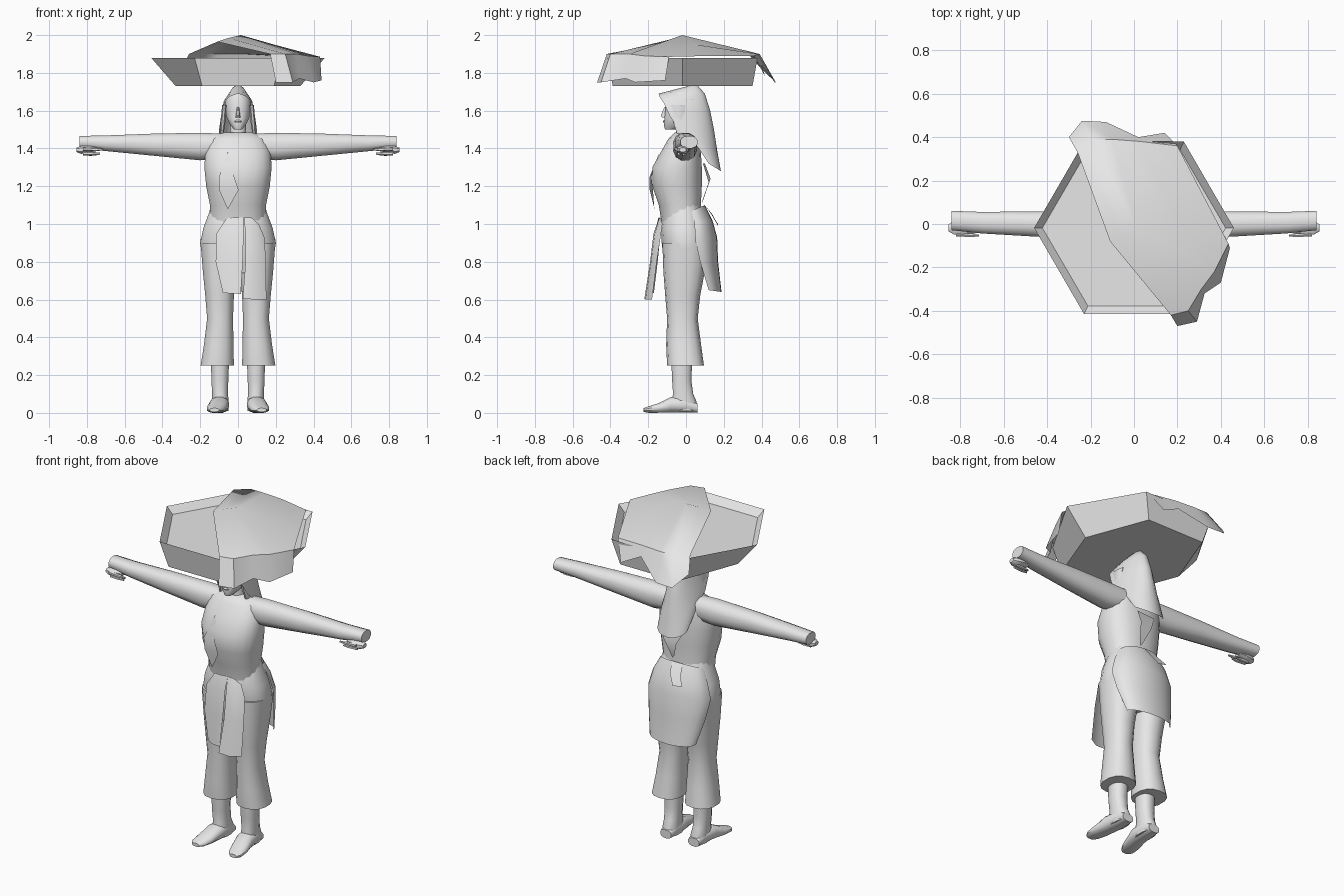
import bpy, bmesh, math
from mathutils import Vector

grey = bpy.data.materials.new("plain_grey")
grey.diffuse_color = (0.8, 0.8, 0.8, 1)


def finish(name, bm, angle=45):
    bmesh.ops.remove_doubles(bm, verts=bm.verts, dist=0.0005)
    bmesh.ops.recalc_face_normals(bm, faces=bm.faces)
    me = bpy.data.meshes.new(name)
    bm.to_mesh(me)
    bm.free()
    me.materials.append(grey)
    ob = bpy.data.objects.new(name, me)
    bpy.context.collection.objects.link(ob)
    bpy.ops.object.select_all(action='DESELECT')
    ob.select_set(True)
    bpy.context.view_layer.objects.active = ob
    bpy.ops.object.shade_smooth_by_angle(angle=math.radians(angle))
    return ob


def sheet(name, rows, up=True):
    """Open cloth surface through rows of points."""
    bm = bmesh.new()
    vs = [[bm.verts.new(p) for p in r] for r in rows]
    for a, b in zip(vs, vs[1:]):
        for i in range(len(a) - 1):
            bm.faces.new((a[i], a[i + 1], b[i + 1], b[i]))
    return finish(name, bm)


def drape(name, rows, n=12):
    """Cloth bent around the body; row = half width, edge y, edge z, middle y, middle z."""
    pts = []
    for w, yf, zf, yb, zb in rows:
        r = []
        for i in range(n + 1):
            t = math.pi * i / n
            s = math.sin(t)
            r.append((-w * math.cos(t), yf + (yb - yf) * s, zf + (zb - zf) * s))
        pts.append(r)
    return sheet(name, pts)


def loft(name, axis, rings, n=12, power=0.85, sides=(1,)):
    """Closed skin over oval sections; ring = position, then extents on the other two axes."""
    for s in sides:
        bm = bmesh.new()
        vs = []
        for t, a0, a1, b0, b1 in rings:
            row = []
            for i in range(n):
                ang = 2 * math.pi * (i + 0.5) / n
                c, d = math.cos(ang), math.sin(ang)
                a = (a0 + a1) / 2 + (a1 - a0) / 2 * math.copysign(abs(c) ** power, c)
                b = (b0 + b1) / 2 + (b1 - b0) / 2 * math.copysign(abs(d) ** power, d)
                p = {'x': (t, a, b), 'y': (a, t, b), 'z': (a, b, t)}[axis]
                row.append(bm.verts.new((p[0] * s, p[1], p[2])))
            vs.append(row)
        for a, b in zip(vs, vs[1:]):
            for i in range(n):
                j = (i + 1) % n
                bm.faces.new((a[i], a[j], b[j], b[i]))
        bm.faces.new(vs[0])
        bm.faces.new(vs[-1])
        tag = "" if len(sides) == 1 else ("_left" if s > 0 else "_right")
        finish(name + tag, bm)


both = (1, -1)

# Torso and hips
loft("torso", 'z', [(1.0, -.15, .15, -.13, .09), (1.1, -.15, .15, -.145, .08),
                    (1.2, -.17, .17, -.18, .085), (1.3, -.18, .18, -.18, .085),
                    (1.38, -.175, .175, -.135, .08), (1.45, -.15, .15, -.095, .07),
                    (1.485, -.09, .09, -.06, .05)], n=20)
loft("hips", 'z', [(.74, -.16, .16, -.1, .09), (.82, -.19, .19, -.12, .11), (.9, -.203, .203, -.13, .125),
                   (.98, -.185, .185, -.135, .115), (1.06, -.155, .155, -.12, .095),
                   (1.11, -.14, .14, -.09, .07)], n=20)

# Trouser legs, boots and feet
loft("trouser_leg", 'z', [(.25, .02, .2, -.1, .095), (.36, .022, .182, -.105, .08), (.5, .025, .165, -.1, .062),
                          (.62, .02, .175, -.11, .075), (.75, .01, .188, -.12, .1),
                          (.9, .005, .2, -.125, .12)], n=14, sides=both)
loft("boot", 'z', [(.01, .05, .135, -.08, .06), (.06, .048, .138, -.08, .058), (.1, .052, .138, -.07, .04),
                   (.17, .05, .142, -.075, .03), (.3, .045, .145, -.08, .035)], sides=both)
loft("foot", 'y', [(.06, .055, .13, 0, .05), (0, .047, .14, 0, .085), (-.08, .047, .152, 0, .085),
                   (-.15, .062, .165, 0, .05), (-.2, .08, .165, 0, .035),
                   (-.225, .1, .15, .005, .025)], sides=both)

# Sleeves and hands
loft("sleeve", 'x', [(.08, -.07, .06, 1.35, 1.48), (.2, -.07, .06, 1.335, 1.485), (.45, -.06, .06, 1.36, 1.48),
                     (.7, -.045, .057, 1.385, 1.47), (.84, -.03, .062, 1.4, 1.467)], sides=both)
loft("palm", 'x', [(.75, -.04, .01, 1.385, 1.41), (.79, -.05, .02, 1.375, 1.415),
                   (.83, -.05, .015, 1.37, 1.415), (.855, -.035, 0, 1.38, 1.405)], n=8, sides=both)
for k, (y, z, tip) in enumerate([(-.058, 1.395, .715), (-.045, 1.372, .73), (-.02, 1.37, .74)]):
    loft("finger_%d" % (k + 1), 'x', [(tip, y, y + .01, z - .005, z + .005),
                                      (tip + .035, y - .003, y + .015, z - .009, z + .009),
                                      (.82, y, y + .015, z - .008, z + .012)], n=6, sides=both)

# Neck, head and face
loft("neck", 'z', [(1.44, -.06, .06, -.06, .05), (1.49, -.042, .042, -.055, .04), (1.56, -.045, .045, -.06, .04)])
loft("head", 'z', [(1.5, -.02, .02, -.112, -.05), (1.525, -.042, .042, -.118, 0), (1.56, -.06, .06, -.115, .04),
                   (1.61, -.07, .07, -.11, .07), (1.66, -.068, .068, -.112, .075),
                   (1.7, -.045, .045, -.09, .05)], n=16)
loft("nose", 'z', [(1.565, -.014, .014, -.128, -.09), (1.575, -.012, .012, -.134, -.09),
                   (1.62, -.006, .006, -.115, -.09)], n=8)
loft("lips", 'z', [(1.535, -.016, .016, -.119, -.09), (1.543, -.02, .02, -.123, -.09),
                   (1.551, -.014, .014, -.118, -.09)], n=8)
loft("hair_lock", 'z', [(1.48, .075, .095, -.05, -.01), (1.54, .066, .093, -.07, -.01),
                        (1.63, .06, .085, -.09, 0)], n=8, sides=both)

# Headscarf hanging down the back
drape("headscarf", [(0, -.145, 1.69, .04, 1.738), (.045, -.14, 1.675, .06, 1.735), (.078, -.115, 1.635, .1, 1.69),
                    (.09, -.085, 1.57, .128, 1.6), (.1, -.04, 1.5, .148, 1.5),
                    (.105, .04, 1.44, .165, 1.39), (.095, .12, 1.32, .185, 1.28)], n=14)
sheet("back_knot", [[(-.07, .09, 1.32), (.06, .1, 1.32)], [(-.02, .12, 1.22), (.06, .13, 1.24)],
                    [(.02, .085, 1.12), (.03, .085, 1.11)]])

# Chest sash end
sheet("chest_sash", [[(-.055, -.14, 1.38), (-.05, -.14, 1.38)], [(-.1, -.183, 1.25), (-.02, -.192, 1.25)],
                     [(-.1, -.175, 1.18), (.003, -.192, 1.18)], [(-.055, -.168, 1.08), (-.05, -.168, 1.085)]])

# Two front apron panels
sheet("apron_right", [[(-.06, -.135, 1.03), (-.02, -.145, 1.035), (.03, -.14, 1.035)],
                      [(-.115, -.135, .95), (-.04, -.165, .96), (.03, -.165, .96)],
                      [(-.118, -.15, .8), (-.04, -.18, .8), (.025, -.18, .8)],
                      [(-.08, -.17, .635), (-.03, -.195, .632), (.015, -.195, .63)]])
sheet("apron_left", [[(.03, -.142, 1.035), (.07, -.142, 1.035), (.11, -.125, 1.0)],
                     [(.04, -.172, .95), (.1, -.165, .95), (.14, -.135, .93)],
                     [(.04, -.19, .8), (.1, -.185, .8), (.148, -.155, .8)],
                     [(.025, -.22, .605), (.09, -.215, .6), (.15, -.18, .6)]])

# Rear overskirt and waist knot
drape("rear_overskirt", [(.14, .03, 1.07, .1, 1.1), (.175, .045, 1.0, .14, 1.02), (.2, .05, .91, .165, .93),
                         (.185, .075, .8, .17, .8), (.15, .12, .65, .188, .64)])
sheet("waist_knot", [[(-.05, .1, 1.1), (.02, .1, 1.1)], [(-.06, .135, 1.05), (.01, .14, 1.05)],
                     [(-.09, .17, 1.0), (-.03, .17, .99)]])


# Six-sided tray with a filled inside just below the rim
def hexagon(rx, hx, ry, z):
    return [Vector((x, y - .018, z)) for x, y in
            [(rx, 0), (hx, ry), (-hx, ry), (-rx, 0), (-hx, -ry), (hx, -ry)]]


bm = bmesh.new()
levels = [hexagon(.33, .19, .37, 1.73), hexagon(.46, .23, .397, 1.88),
          hexagon(.422, .212, .36, 1.84)]
rings = [[bm.verts.new(p) for p in lv] for lv in levels]
for a, b in zip(rings, rings[1:]):
    for i in range(6):
        j = (i + 1) % 6
        bm.faces.new((a[i], a[j], b[j], b[i]))
bm.faces.new(rings[0])
bm.faces.new(rings[-1])
finish("tray", bm, 30)

# Cloth draped diagonally over the tray
sheet("tray_cloth", [
    [(-.3, .4, 1.82), (-.24, .475, 1.75), (-.13, .47, 1.75), (.02, .4, 1.84), (.14, .42, 1.78)],
    [(-.26, .33, 1.9), (-.19, .39, 1.9), (-.1, .39, 1.9), (.03, .38, 1.9), (.2, .36, 1.89)],
    [(-.11, -.08, 1.965), (-.05, -.05, 1.985), (.015, -.02, 2.0), (.19, .05, 1.95), (.32, .13, 1.89)],
    [(.17, -.42, 1.9), (.25, -.4, 1.9), (.31, -.3, 1.9), (.37, -.22, 1.89), (.435, -.09, 1.885)],
    [(.2, -.47, 1.75), (.29, -.45, 1.75), (.325, -.32, 1.77), (.4, -.27, 1.75), (.442, -.11, 1.76)]])
